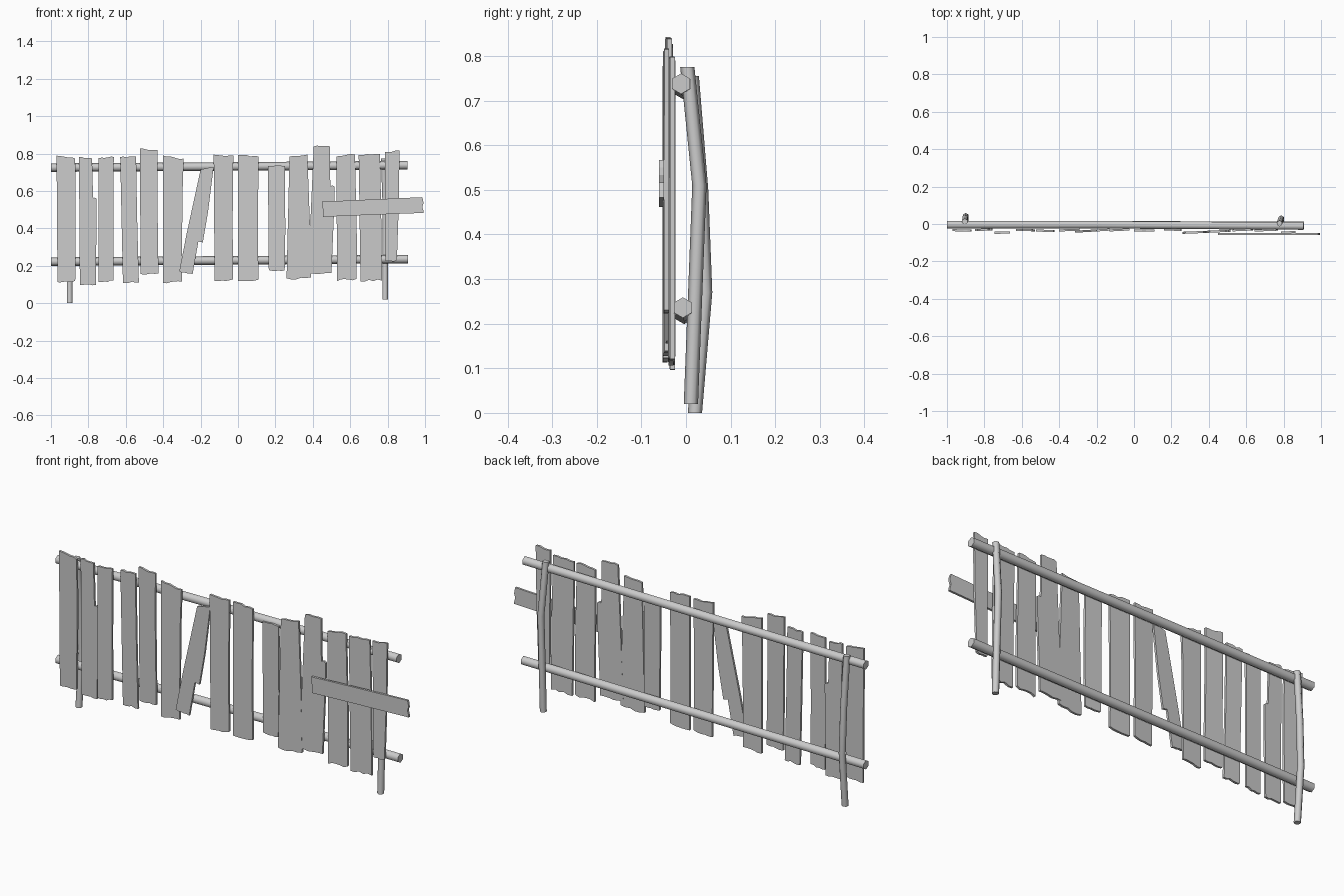
import bpy, bmesh, math, random
from mathutils import Vector

random.seed(4)
cube = bpy.data.objects.get("Cube")
if cube:
    bpy.data.objects.remove(cube)

wood = bpy.data.materials.new("weathered grey wood")
wood.use_nodes = True
GREY = (0.6, 0.6, 0.6, 1)
wood.diffuse_color = GREY
wood.node_tree.nodes["Principled BSDF"].inputs["Base Color"].default_value = GREY

THICK = 0.011


def finish(bm, name):
    bmesh.ops.recalc_face_normals(bm, faces=bm.faces)
    mesh = bpy.data.meshes.new(name)
    bm.to_mesh(mesh)
    bm.free()
    mesh.materials.append(wood)
    obj = bpy.data.objects.new(name, mesh)
    bpy.context.collection.objects.link(obj)
    return obj


def board(name, outline, y, yaw=0.0):
    """Extrude an x-z outline backwards, turned slightly about its middle."""
    bm = bmesh.new()
    mid = sum(p[0] for p in outline) / len(outline)
    face = bm.faces.new([bm.verts.new((x, y + (x - mid) * yaw, z)) for x, z in outline])
    ext = bmesh.ops.extrude_face_region(bm, geom=[face])
    new = [v for v in ext["geom"] if isinstance(v, bmesh.types.BMVert)]
    bmesh.ops.translate(bm, verts=new, vec=(0, THICK, 0))
    return finish(bm, name)


def ragged(a, b, jag, steps=5):
    """Splintered edge from a to b, with chips square to its direction."""
    a, b = Vector(a), Vector(b)
    side = Vector((a.y - b.y, b.x - a.x)).normalized()
    pts = []
    for i in range(steps + 1):
        p = a.lerp(b, i / steps)
        pts.append(tuple(p + side * random.uniform(0, jag)))
    return pts


def plank(name, x0, x1, z0, top_x0, top_x1, z1, slope, y, step=None):
    """Upright plank; step = (height, width) of a split on its right edge."""
    pts = ragged((x0, z0), (x1, z0 + 0.005), 0.009)
    if step:
        h, w = step
        edge = x1 + (top_x1 - x1) * (h - z0) / (z1 - z0)
        pts += [(edge + w, h - 0.05), (edge + w, h - 0.008),
                (edge + w / 2, h), (edge, h - 0.004), (edge - 0.002, h + 0.03)]
    else:
        t = random.uniform(0.3, 0.7)
        pts.append((x1 + (top_x1 - x1) * t + random.uniform(-0.004, 0.004), z0 + (z1 - z0) * t))
    pts += ragged((top_x1, z1 + min(slope, 0)), (top_x0, z1 - max(slope, 0)), 0.008)
    board(name, pts, y, random.uniform(-0.05, 0.05))


def pole(name, path, radius, axis):
    """Six-sided pole through the path; axis is its main direction."""
    bm = bmesh.new()
    rings = []
    for p in path:
        ring = []
        for k in range(6):
            a = math.radians(60 * k)
            u, v = radius * math.sin(a), radius * math.cos(a)
            off = Vector((0, u, v)) if axis == "x" else Vector((u, v, 0))
            ring.append(bm.verts.new(Vector(p) + off))
        rings.append(ring)
    for r, s in zip(rings, rings[1:]):
        for k in range(6):
            n = (k + 1) % 6
            bm.faces.new((r[k], r[n], s[n], s[k]))
    bm.faces.new(rings[0])
    bm.faces.new(rings[-1])
    obj = finish(bm, name)
    bpy.ops.object.select_all(action="DESELECT")
    obj.select_set(True)
    bpy.context.view_layer.objects.active = obj
    bpy.ops.object.shade_smooth_by_angle(angle=math.radians(65))


# Rails
pole("upper_rail", [(-1, -0.004, 0.725), (-0.2, -0.004, 0.73), (0.905, -0.011, 0.738)], 0.023, "x")
pole("lower_rail", [(-1, -0.004, 0.222), (-0.2, -0.004, 0.228), (0.91, -0.007, 0.236)], 0.023, "x")

# Bent posts behind the rails
pole("right_post", [(-0.9, 0.02, 0), (-0.9, 0.043, 0.27), (-0.902, 0.034, 0.5), (-0.905, 0.013, 0.755)], 0.016, "z")
pole("left_post", [(0.787, 0.011, 0.02), (0.787, 0.03, 0.51), (0.778, 0.003, 0.775)], 0.016, "z")

# Upright planks: bottom x pair, bottom z, top x pair, top z, top slope, y, split
planks = [
    (-0.965, -0.87, 0.11, -0.97, -0.87, 0.79, -0.01, -0.04),
    (-0.845, -0.76, 0.09, -0.85, -0.78, 0.785, -0.005, -0.036, (0.565, 0.018)),
    (-0.745, -0.665, 0.11, -0.745, -0.665, 0.79, 0.01, -0.052),
    (-0.615, -0.53, 0.105, -0.63, -0.545, 0.79, 0.005, -0.038),
    (-0.52, -0.425, 0.15, -0.525, -0.43, 0.83, -0.01, -0.042),
    (-0.4, -0.3, 0.105, -0.4, -0.29, 0.795, -0.02, -0.038),
    (-0.125, -0.025, 0.115, -0.13, -0.025, 0.795, -0.005, -0.037),
    (0.0, 0.11, 0.115, 0.0, 0.11, 0.798, -0.01, -0.04),
    (0.165, 0.25, 0.168, 0.16, 0.25, 0.74, 0.005, -0.036),
    (0.26, 0.39, 0.125, 0.275, 0.37, 0.8, 0.015, -0.05),
    (0.375, 0.5, 0.15, 0.405, 0.493, 0.845, 0.0, -0.044, (0.63, 0.022)),
    (0.53, 0.635, 0.118, 0.525, 0.625, 0.8, 0.01, -0.037),
    (0.655, 0.77, 0.115, 0.645, 0.758, 0.805, 0.01, -0.038),
    (0.79, 0.85, 0.22, 0.785, 0.863, 0.82, 0.01, -0.05),
]
for i, row in enumerate(planks):
    plank(f"plank_{i + 1}", *row)

# Slipped, broken plank leaning in the gap
board("leaning_plank",
      ragged((-0.315, 0.165), (-0.243, 0.153), 0.006)
      + [(-0.212, 0.33), (-0.188, 0.325), (-0.16, 0.49), (-0.13, 0.73), (-0.2, 0.715), (-0.275, 0.37)],
      -0.042, 0.06)

# Loose board nailed across the front
board("cross_plank",
      [(0.455, 0.462), (0.72, 0.473)]
      + ragged((0.995, 0.483), (0.99, 0.567), 0.008)
      + [(0.72, 0.555)]
      + ragged((0.445, 0.542), (0.455, 0.465), 0.006), -0.06)
